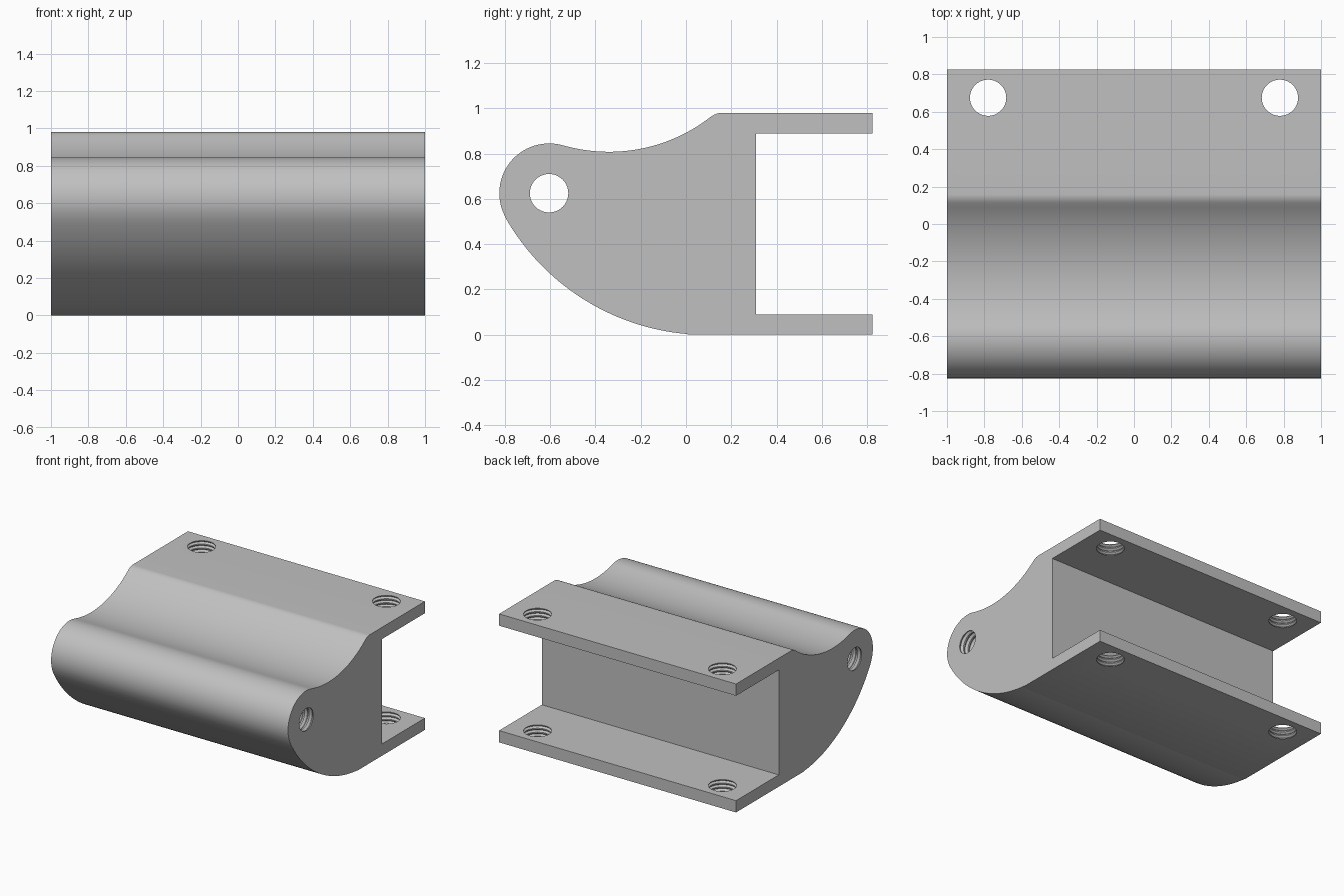
import bpy, bmesh
from math import sin, cos, pi, radians
from mathutils import Matrix

cube = bpy.data.objects.get("Cube")
if cube:
    bpy.data.objects.remove(cube, do_unlink=True)

grey = bpy.data.materials.new("plain grey")
grey.use_nodes = True
colour = (0.53, 0.53, 0.53, 1)
grey.diffuse_color = colour
grey.node_tree.nodes["Principled BSDF"].inputs["Base Color"].default_value = colour


def arc(cy, cz, r, start, end, steps):
    angles = [radians(start + (end - start) * i / steps) for i in range(steps + 1)]
    return [(cy + r * cos(a), cz + r * sin(a)) for a in angles]


def make_object(name, bm):
    bmesh.ops.recalc_face_normals(bm, faces=bm.faces)
    mesh = bpy.data.meshes.new(name)
    bm.to_mesh(mesh)
    bm.free()
    mesh.materials.append(grey)
    obj = bpy.data.objects.new(name, mesh)
    bpy.context.collection.objects.link(obj)
    return obj


def thread_cutter(name, r, depth, pitch, turns, matrix, sides=40):
    """Lathed rod with V ridges, running along +z from the matrix origin."""
    land = pitch * 0.14
    outline = [(r, -pitch / 2)]
    for i in range(turns + 1):
        z = i * pitch
        outline += [(r, z - land), (r, z + land)]
        if i < turns:
            outline.append((r + depth, z + pitch / 2))
    outline.append((r, turns * pitch + pitch / 2))
    bm = bmesh.new()
    rings = [[bm.verts.new((q * cos(2 * pi * k / sides), q * sin(2 * pi * k / sides), z))
              for k in range(sides)] for q, z in outline]
    for a, b in zip(rings, rings[1:]):
        for k in range(sides):
            n = (k + 1) % sides
            bm.faces.new((a[k], a[n], b[n], b[k]))
    bm.faces.new(rings[0])
    bm.faces.new(rings[-1])
    bm.transform(matrix)
    return make_object(name, bm)


# Bracket side outline (y, z): flanges, rounded belly, nose, hollow top
outline = [(0.16, 0.98), (0.825, 0.98), (0.825, 0.89), (0.31, 0.89),
           (0.31, 0.09), (0.825, 0.09), (0.825, 0), (0.01, 0)]
outline += arc(0.093, 1.024, 1.025, 265, 209.75, 32)
outline += arc(-0.605, 0.625, 0.22, 209.75, 73.8, 32)[1:]
outline += arc(-0.34, 1.538, 0.73, 253.8, 308, 28)[1:]
outline += arc(0.16, 0.90, 0.08, 128, 90, 8)[1:-1]

bm = bmesh.new()
side = bm.faces.new([bm.verts.new((-1, y, z)) for y, z in outline])
ext = bmesh.ops.extrude_face_region(bm, geom=[side])
bmesh.ops.translate(bm, vec=(2, 0, 0),
                    verts=[v for v in ext["geom"] if isinstance(v, bmesh.types.BMVert)])
bracket = make_object("hinge_bracket", bm)

# Threaded pin hole along the nose, and threaded holes in each flange
cutters = [thread_cutter("pin_hole_cutter", 0.085, 0.014, 0.04, 50,
                         Matrix.Translation((-1, -0.605, 0.625)) @ Matrix.Rotation(pi / 2, 4, "Y"))]
for x in (-0.78, 0.78):
    for z in (0, 0.89):
        cutters.append(thread_cutter("flange_hole_cutter", 0.097, 0.014, 0.03, 3,
                                     Matrix.Translation((x, 0.675, z))))

bpy.context.view_layer.objects.active = bracket
for cutter in cutters:
    cutter.hide_render = True
    mod = bracket.modifiers.new("hole", "BOOLEAN")
    mod.operation = "DIFFERENCE"
    mod.solver = "EXACT"
    mod.object = cutter
    bpy.ops.object.modifier_apply(modifier=mod.name)
    bpy.data.objects.remove(cutter, do_unlink=True)

# Smooth curves with sharp edges
bpy.ops.object.select_all(action="DESELECT")
bracket.select_set(True)
bpy.ops.object.shade_smooth_by_angle(angle=radians(25))
